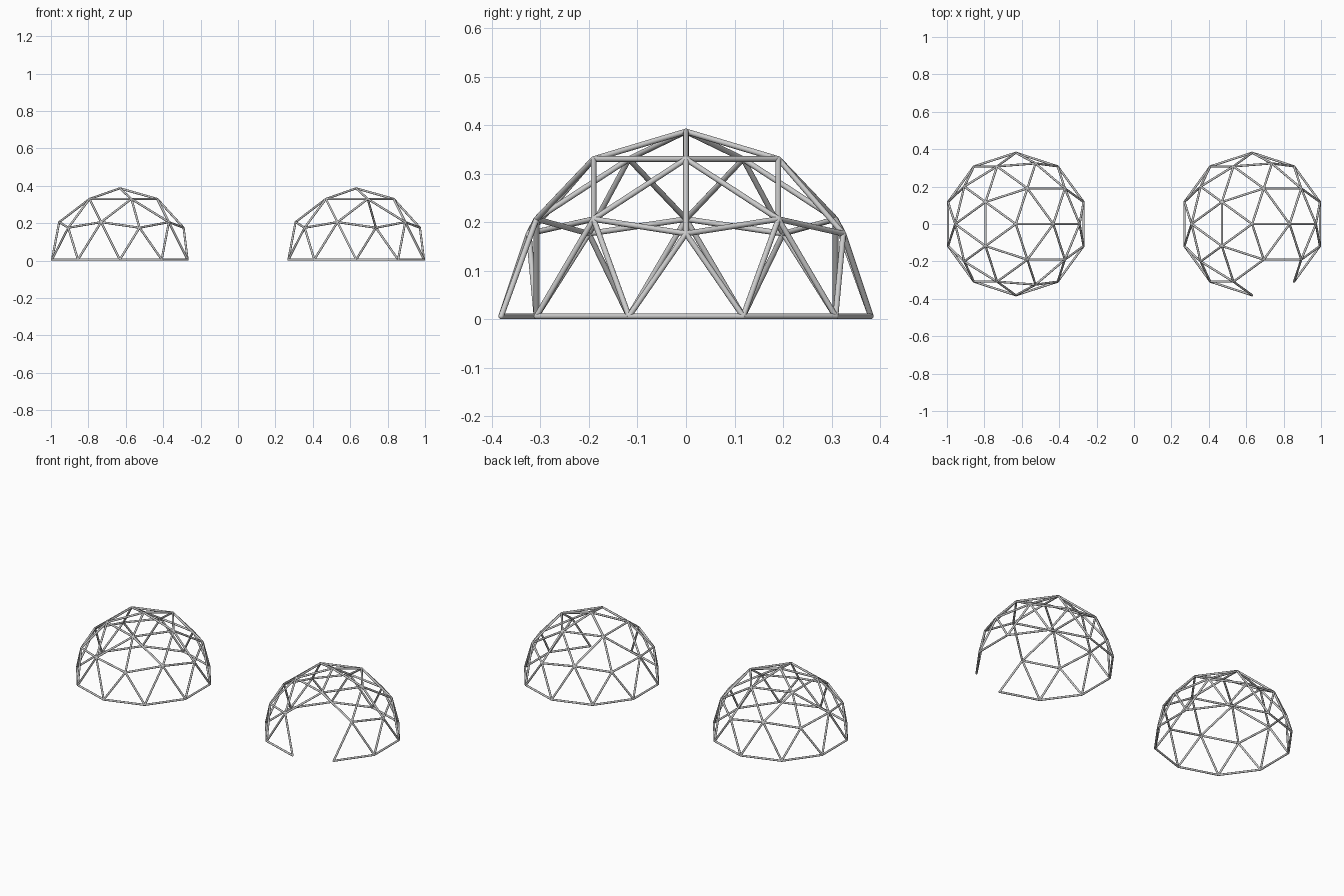
import bpy, bmesh
from math import sin, cos, radians
from mathutils import Vector, Matrix

if "Cube" in bpy.data.objects:
    bpy.data.objects.remove(bpy.data.objects["Cube"])

R = 0.381        # dome radius
T = 0.0058       # strut radius
CX = 1 - T - R * cos(radians(18))   # dome centre offset in x


def polar(az, el):
    a, e = radians(az), radians(el)
    return Vector((cos(a) * cos(e), sin(a) * cos(e), sin(e))) * R + Vector((0, 0, T))


def dome_layout(door):
    """Two-frequency geodesic dome: points and the struts joining them."""
    pts = {'top': polar(0, 90)}
    for i in range(5):
        pts['up', i] = polar(72 * i, 58.283)         # ring below the apex
        pts['hub', i] = polar(72 * i, 26.565)        # five-way hubs
        pts['mid', i] = polar(72 * i + 36, 31.717)   # points between hubs
        pts['lo', 2 * i] = polar(72 * i - 18, 0)     # ground ring
        pts['lo', 2 * i + 1] = polar(72 * i + 18, 0)
    struts = []
    for i in range(5):
        j = (i + 1) % 5
        up, hub, mid = ('up', i), ('hub', i), ('mid', i)
        left, right, after = ('lo', 2 * i), ('lo', 2 * i + 1), ('lo', 2 * j)
        struts += [('top', up), (up, ('up', j)), (up, hub), (up, mid), (('up', j), mid),
                   (hub, mid), (mid, ('hub', j)), (hub, left), (hub, right),
                   (mid, right), (mid, after), (left, right), (right, after)]
    if door:
        # doorway: drop the front hub with its spokes and the ground strut below it
        gone = ('hub', 4)
        struts = [s for s in struts if gone not in s and set(s) != {('lo', 8), ('lo', 9)}]
        del pts[gone]
    return pts, struts


def build_dome(name, x, door):
    pts, struts = dome_layout(door)
    bm = bmesh.new()
    # tubes
    for a, b in struts:
        p, q = pts[a], pts[b]
        d = q - p
        m = Matrix.Translation((p + q) / 2) @ d.to_track_quat('Z', 'Y').to_matrix().to_4x4()
        bmesh.ops.create_cone(bm, cap_ends=True, segments=12, radius1=T, radius2=T,
                              depth=d.length, matrix=m)
    # rounded joints
    for p in pts.values():
        bmesh.ops.create_icosphere(bm, subdivisions=2, radius=T, matrix=Matrix.Translation(p))
    me = bpy.data.meshes.new(name)
    bm.to_mesh(me)
    bm.free()
    ob = bpy.data.objects.new(name, me)
    ob.location.x = x
    bpy.context.collection.objects.link(ob)
    bpy.ops.object.select_all(action='DESELECT')
    ob.select_set(True)
    bpy.context.view_layer.objects.active = ob
    bpy.ops.object.shade_smooth_by_angle(angle=radians(40))


build_dome("closed_dome_frame", -CX, False)
build_dome("dome_frame_with_doorway", CX, True)
